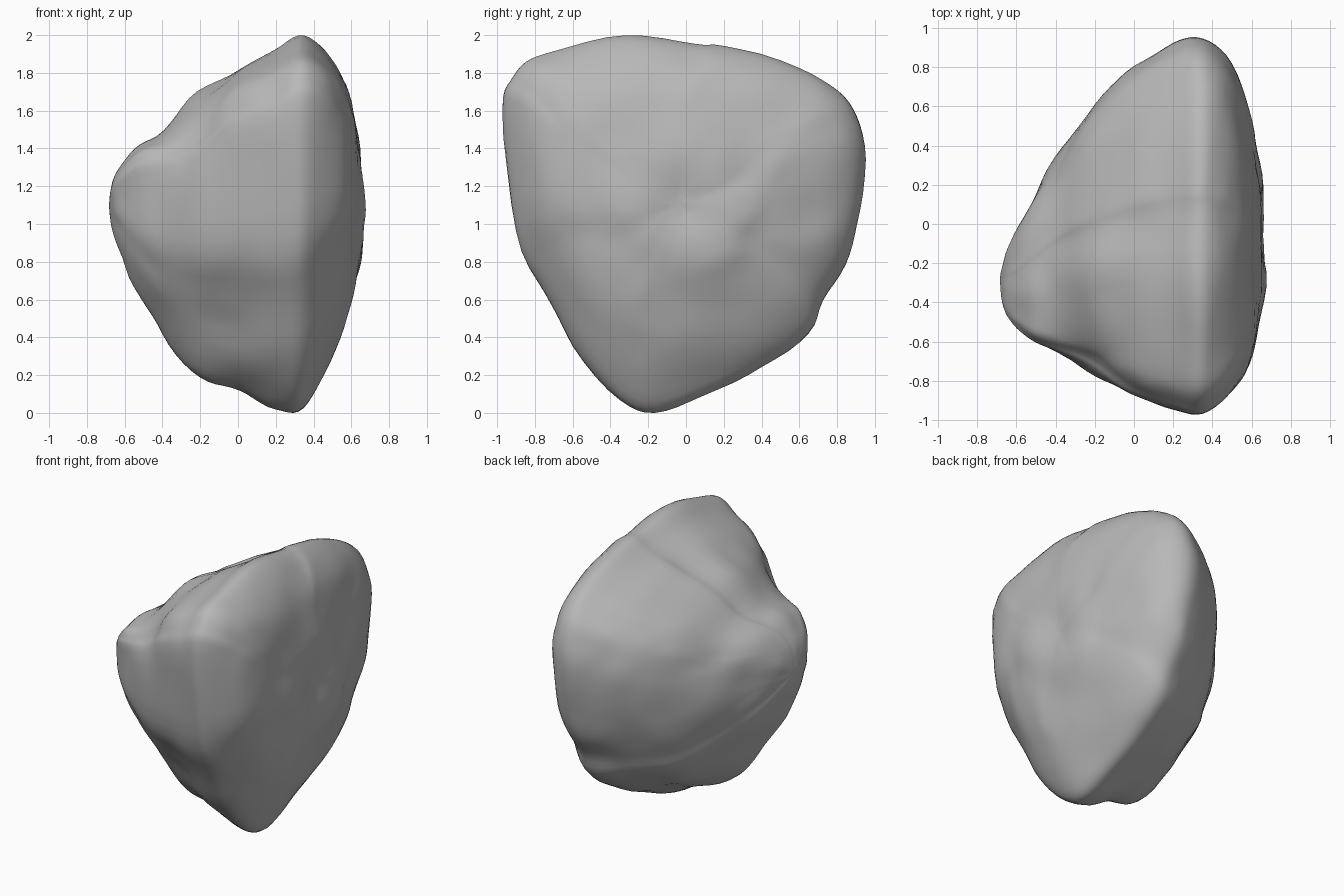
import bpy
import bmesh
import math
from mathutils import Vector, noise

if "Cube" in bpy.data.objects:
    bpy.data.objects.remove(bpy.data.objects["Cube"], do_unlink=True)

# Outline of the broad face, as (y, z)
OUTLINE = [(-.32, 2), (.05, 1.95), (.2, 1.95), (.6, 1.83), (.8, 1.7),
           (.9, 1.57), (.95, 1.35), (.9, 1), (.84, .8), (.72, .6),
           (.65, .43), (.4, .25), (.1, .1), (-.17, 0), (-.35, .07),
           (-.6, .36), (-.75, .64), (-.91, .95), (-.96, 1.6),
           (-.92, 1.75), (-.85, 1.86), (-.7, 1.92)]

# Slices from the blunt nose to the broad face: x, bottom, top, y min, y max
SLICES = [(-.69, 1.08, 1.08, -.27, -.27), (-.65, .9, 1.25, -.46, -.12),
          (-.55, .66, 1.4, -.57, .08), (-.4, .41, 1.5, -.65, .35),
          (-.2, .18, 1.68, -.79, .62), (0, .1, 1.81, -.86, .8),
          (.2, .01, 1.92, -.93, .92), (.35, .01, 2, -.96, .95),
          (.5, .27, 1.88, -.85, .82), (.6, .56, 1.66, -.68, .52),
          (.65, .8, 1.35, -.4, .3), (.66, 1.1, 1.1, -.05, -.05)]

# Local lumps and hollows: centre, radius, height along the normal
LUMPS = [((-.2, -.2, 1.65), .16, .04), ((-.1, -.35, 1.75), .1, -.03),
         ((-.25, -.72, 1.52), .18, -.07), ((.1, -.8, 1.6), .25, .02),
         ((.65, 0, 1.1), .12, -.03), ((.65, .3, 1.25), .12, -.03),
         ((.65, -.3, 1.05), .15, .02), ((-.1, -.55, .45), .18, -.04),
         ((.1, -.45, .3), .15, .03), ((-.4, .25, 1.3), .15, -.03)]


def smooth_curve(points, steps, closed):
    """Sample a Catmull-Rom curve through points of any dimension."""
    count = len(points)
    result = []
    for i in range(count if closed else count - 1):
        picks = [i - 1, i, i + 1, i + 2]
        if closed:
            picks = [k % count for k in picks]
        else:
            picks = [min(max(k, 0), count - 1) for k in picks]
        a, b, c, d = (Vector(points[k]) for k in picks)
        for s in range(steps):
            t = s / steps
            result.append(b + t / 2 * ((c - a)
                          + t * (2 * a - 5 * b + 4 * c - d)
                          + t * t * (3 * (b - c) + d - a)))
    if not closed:
        result.append(Vector(points[-1]))
    return result


def make_material(name, colour):
    mat = bpy.data.materials.new(name)
    mat.use_nodes = True
    mat.diffuse_color = colour
    shader = mat.node_tree.nodes["Principled BSDF"]
    shader.inputs["Base Color"].default_value = colour
    shader.inputs["Roughness"].default_value = .9
    return mat


# Loft the outline through the slices
outline = smooth_curve(OUTLINE, 4, True)
y_low, y_high = min(p.x for p in outline), max(p.x for p in outline)
z_low, z_high = min(p.y for p in outline), max(p.y for p in outline)
bm = bmesh.new()
rings = []
for x, bottom, top, y_min, y_max in smooth_curve(SLICES, 5, False):
    ring = []
    for p in outline:
        u = (p.x - y_low) / (y_high - y_low)
        v = (p.y - z_low) / (z_high - z_low)
        ring.append(bm.verts.new((x, y_min + u * (y_max - y_min),
                                  bottom + v * (top - bottom))))
    rings.append(ring)
for first, second in zip(rings, rings[1:]):
    for i in range(len(first)):
        j = (i + 1) % len(first)
        bm.faces.new((first[i], first[j], second[j], second[i]))
bmesh.ops.remove_doubles(bm, verts=bm.verts, dist=.001)
bmesh.ops.recalc_face_normals(bm, faces=bm.faces)
bm.normal_update()

# Weather the surface with lumps and fine roughness
offsets = []
for vert in bm.verts:
    amount = .018 * noise.fractal(vert.co * 3, 1, 2, 4)
    for centre, radius, height in LUMPS:
        distance = (vert.co - Vector(centre)).length / radius
        amount += height * math.exp(-distance * distance)
    offsets.append(vert.normal * amount)
for vert, offset in zip(bm.verts, offsets):
    vert.co += offset
for _ in range(2):
    bmesh.ops.smooth_vert(bm, verts=bm.verts, factor=.4,
                          use_axis_x=True, use_axis_y=True, use_axis_z=True)

# Rest the lowest point on the ground
lowest = min(vert.co.z for vert in bm.verts)
bmesh.ops.translate(bm, verts=bm.verts, vec=(0, 0, -lowest))

mesh = bpy.data.meshes.new("boulder")
bm.to_mesh(mesh)
bm.free()
boulder = bpy.data.objects.new("boulder", mesh)
bpy.context.collection.objects.link(boulder)
mesh.materials.append(make_material("stone grey", (.48, .48, .48, 1)))

bpy.context.view_layer.objects.active = boulder
boulder.select_set(True)
bpy.ops.object.shade_smooth_by_angle(angle=math.radians(40))
